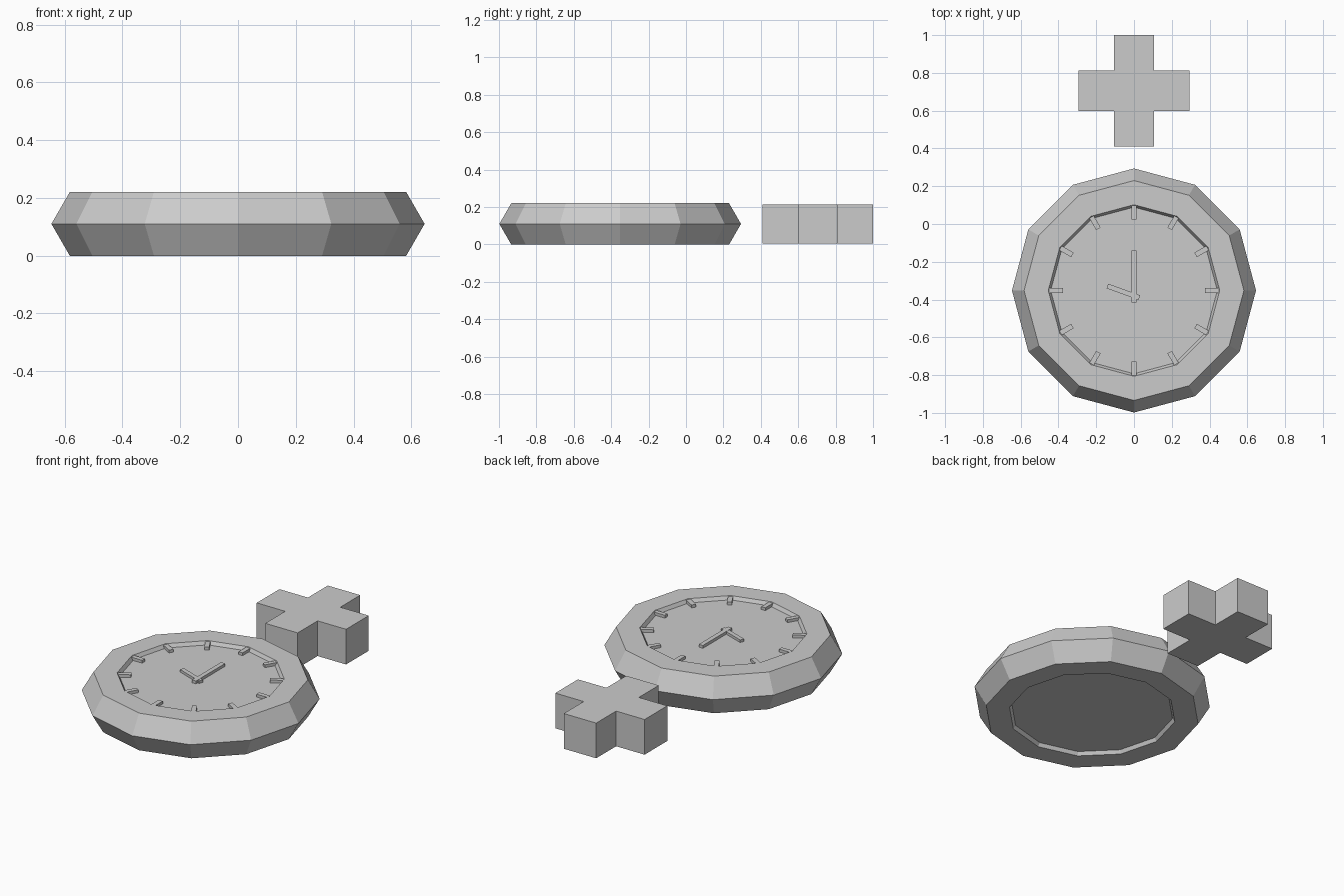
import bpy, bmesh
from math import radians, cos, sin, pi

if "Cube" in bpy.data.objects:
    bpy.data.objects.remove(bpy.data.objects["Cube"])

CX, CY = 0.0, -0.352   # dial centre
MID = 0.11             # half of the thickness


def box(name, loc, size, angle=0.0):
    bpy.ops.mesh.primitive_cube_add(size=1, location=loc, rotation=(0, 0, angle))
    ob = bpy.context.object
    ob.name = name
    ob.scale = size
    return ob


# case: twelve-sided ring with a hexagonal section
bpy.ops.mesh.primitive_torus_add(major_segments=12, minor_segments=6,
                                 major_radius=0.518, minor_radius=0.128,
                                 location=(CX, CY, MID))
bpy.context.object.name = "case_ring"

# dial: twelve-sided disc set slightly inside the ring, front and back
bpy.ops.mesh.primitive_cylinder_add(vertices=12, radius=0.441, depth=0.182,
                                    location=(CX, CY, MID), rotation=(0, 0, 0))
bpy.context.object.name = "dial"

# hour marks
for i in range(12):
    a = radians(30 * i)
    box(f"hour_mark_{i + 1}", (CX + 0.413 * cos(a), CY + 0.413 * sin(a), 0.207),
        (0.072, 0.027, 0.022), a)

# hands
box("minute_hand", (0, -0.278, 0.207), (0.027, 0.276, 0.022))
box("hour_hand", (-0.056, -0.359, 0.206), (0.18, 0.026, 0.021), radians(-20))

# plus-shaped crown: extruded cross outline
w, l = 0.107, 0.295
corner = [(l, w), (w, w), (w, l)]
outline = []
for k in range(4):
    c, s = round(cos(k * pi / 2)), round(sin(k * pi / 2))
    outline += [(x * c - y * s, x * s + y * c) for x, y in corner]
bm = bmesh.new()
face = bm.faces.new([bm.verts.new((x, y + 0.705, 0.005)) for x, y in outline])
ext = bmesh.ops.extrude_face_region(bm, geom=[face], use_keep_orig=True)
top = [v for v in ext["geom"] if isinstance(v, bmesh.types.BMVert)]
bmesh.ops.translate(bm, verts=top, vec=(0, 0, 0.21))
bmesh.ops.recalc_face_normals(bm, faces=bm.faces)
mesh = bpy.data.meshes.new("crown")
bm.to_mesh(mesh)
bm.free()
bpy.context.collection.objects.link(bpy.data.objects.new("crown", mesh))
